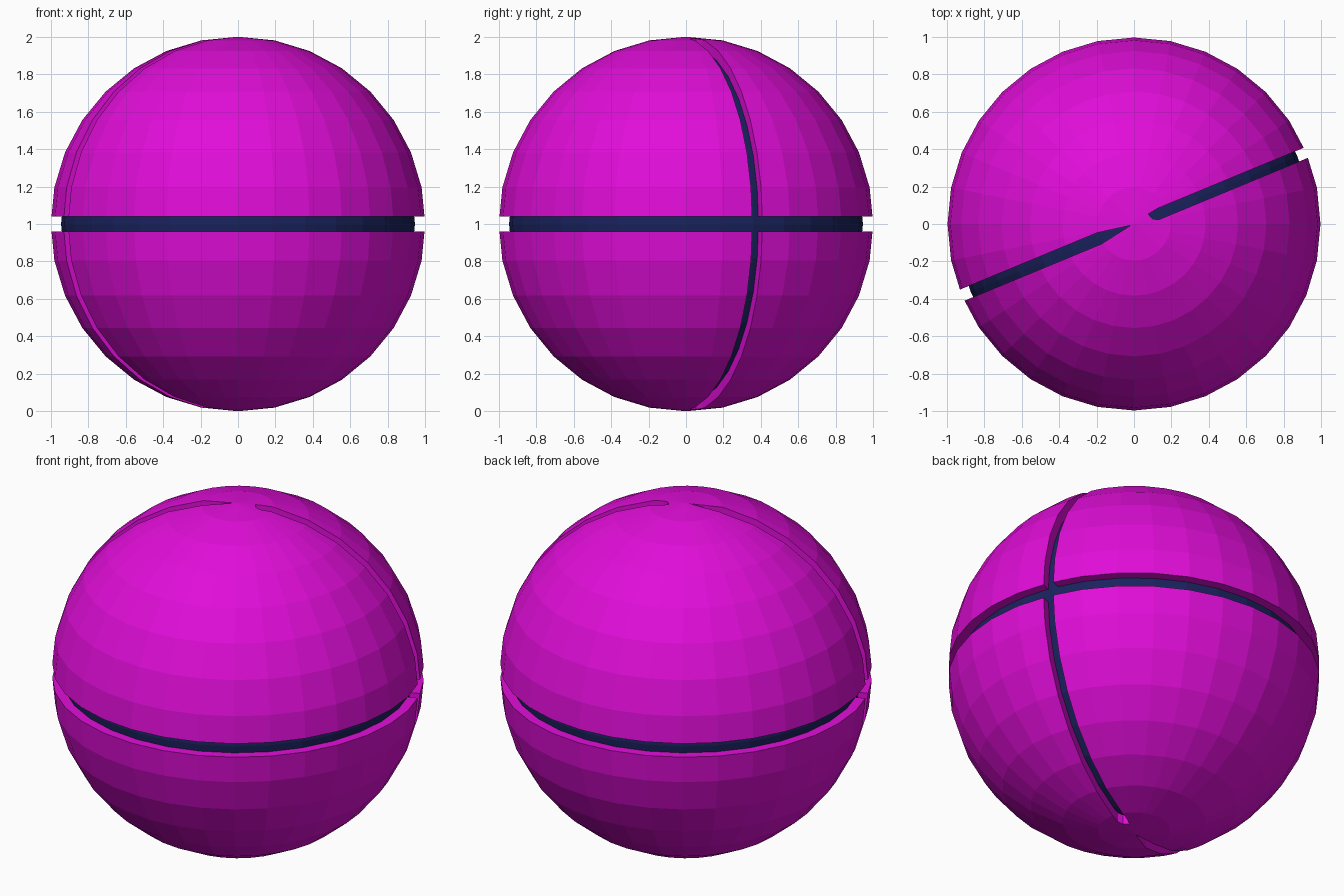
import bpy, bmesh, math
from mathutils import Matrix

if "Cube" in bpy.data.objects:
    bpy.data.objects.remove(bpy.data.objects["Cube"])

CORE_R = 0.945
CENTRE = Matrix.Translation((0, 0, 1))


def material(name, color):
    m = bpy.data.materials.new(name)
    m.diffuse_color = color
    m.use_nodes = True
    m.node_tree.nodes["Principled BSDF"].inputs["Base Color"].default_value = m.diffuse_color
    return m


def add(name, bm):
    bmesh.ops.recalc_face_normals(bm, faces=bm.faces)
    me = bpy.data.meshes.new(name)
    bm.to_mesh(me)
    bm.free()
    ob = bpy.data.objects.new(name, me)
    bpy.context.collection.objects.link(ob)
    return ob


def sphere(name, radius):
    bm = bmesh.new()
    bmesh.ops.create_uvsphere(bm, u_segments=32, v_segments=16,
                              radius=radius, matrix=CENTRE)
    return add(name, bm)


def prism(name, outline, z0, z1, angle):
    bm = bmesh.new()
    face = bm.faces.new([bm.verts.new((x, y, z0)) for x, y in outline])
    ext = bmesh.ops.extrude_face_region(bm, geom=[face])
    top = [v for v in ext["geom"] if isinstance(v, bmesh.types.BMVert)]
    bmesh.ops.translate(bm, verts=top, vec=(0, 0, z1 - z0))
    bmesh.ops.rotate(bm, verts=bm.verts, cent=(0, 0, 0),
                     matrix=Matrix.Rotation(angle, 3, 'Z'))
    return add(name, bm)


ball = sphere("grooved_ball", 1.0)

# Cutters: equator slot and two meridian slots tapering near the poles
tilt = math.radians(22.5)
slots = [
    prism("equator_cutter", [(-1.5, -1.5), (1.5, -1.5), (1.5, 1.5), (-1.5, 1.5)],
          0.96, 1.04, 0),
    prism("meridian_cutter_right",
          [(0.09, 0.02), (0.103, -0.013), (0.13, -0.029),
           (1.5, -0.029), (1.5, 0.029), (0.15, 0.029)], -0.5, 2.5, tilt),
    prism("meridian_cutter_left",
          [(-0.02, 0), (-0.2, 0.032), (-1.5, 0.032),
           (-1.5, -0.032), (-0.2, -0.032)], -0.5, 2.5, tilt),
]
# Core sphere forms the groove floor
core = sphere("groove_floor_helper", CORE_R)

for helper, op in [(s, 'DIFFERENCE') for s in slots] + [(core, 'UNION')]:
    mod = ball.modifiers.new(helper.name, 'BOOLEAN')
    mod.operation = op
    mod.solver = 'EXACT'
    mod.object = helper

# Bake the booleans and remove the helpers
bpy.context.view_layer.update()
mesh = bpy.data.meshes.new_from_object(
    ball.evaluated_get(bpy.context.evaluated_depsgraph_get()))
ball.modifiers.clear()
ball.data = mesh
for helper in slots + [core]:
    bpy.data.objects.remove(helper)

# Magenta skin and slot walls, navy groove floor
mesh.materials.clear()
mesh.materials.append(material("magenta", (0.75, 0.004, 0.69, 1)))
mesh.materials.append(material("navy", (0.01, 0.016, 0.11, 1)))
centre = CENTRE.translation
for p in mesh.polygons:
    p.use_smooth = False
    floor = all((mesh.vertices[i].co - centre).length < CORE_R + 0.002
                for i in p.vertices)
    p.material_index = 1 if floor else 0
